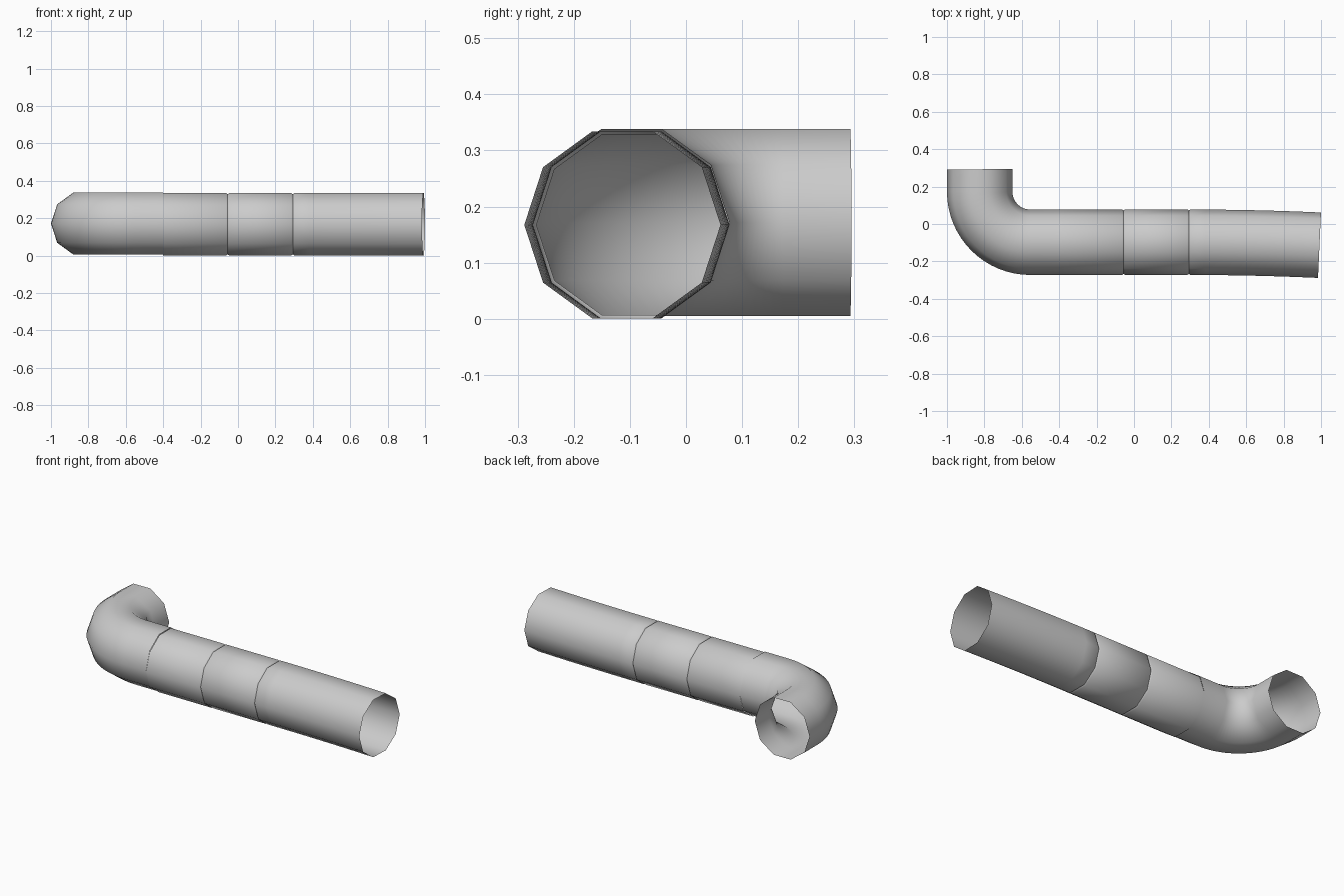
import bpy, bmesh, math
from mathutils import Vector

if "Cube" in bpy.data.objects:
    bpy.data.objects.remove(bpy.data.objects["Cube"])

R, SIDES = 0.175, 10
ZC = R * math.sin(math.radians(72)) + 0.001
YC = -0.0975


def tube(name, stations):
    """Open ten-sided tube; each station is (x, y, z, heading in degrees, radius)."""
    bm = bmesh.new()
    rings = []
    for x, y, z, heading, r in stations:
        h = math.radians(heading)
        side = Vector((-math.sin(h), math.cos(h), 0))
        ring = []
        for i in range(SIDES):
            a = 2 * math.pi * i / SIDES
            ring.append(bm.verts.new(Vector((x, y, z)) + side * (r * math.cos(a))
                                     + Vector((0, 0, r * math.sin(a)))))
        rings.append(ring)
    for a, b in zip(rings, rings[1:]):
        for i in range(SIDES):
            j = (i + 1) % SIDES
            bm.faces.new((a[i], a[j], b[j], b[i]))
    bmesh.ops.recalc_face_normals(bm, faces=bm.faces[:])
    me = bpy.data.meshes.new(name)
    bm.to_mesh(me)
    bm.free()
    ob = bpy.data.objects.new(name, me)
    bpy.context.collection.objects.link(ob)
    bpy.ops.object.select_all(action='DESELECT')
    ob.select_set(True)
    bpy.context.view_layer.objects.active = ob
    bpy.ops.object.shade_smooth_by_angle(angle=math.radians(50))
    return ob


# Elbow: open mouth facing +y, quarter bend, short straight end
BX, BY, BR = -0.555, 0.1725, 0.27
ze = ZC + 0.004
elbow = [(BX - BR, 0.2925, ze, -89.2, R)]
for k in range(17):
    t = math.radians(90 * k / 16)
    elbow.append((BX - BR * math.cos(t), BY - BR * math.sin(t), ze,
                  -90 + math.degrees(t), R))
elbow.append((-0.402, YC, ze, 0, R))
tube("elbow", elbow)

# Two straight sections with rolled-in lips that form the seam grooves
LIP, DIP = 0.007, 0.006


def straight(name, x0, x1, lip_start):
    st = [(x0, YC, ZC, 0, R - (DIP if lip_start else 0))]
    if lip_start:
        st.append((x0 + LIP, YC, ZC, 0, R))
    st += [(x1 - LIP, YC, ZC, 0, R), (x1, YC, ZC, 0, R - DIP)]
    tube(name, st)


straight("straight_section_left", -0.402, -0.055, False)
straight("straight_section_right", -0.055, 0.293, True)

# Long end pipe, very slightly curved toward the front
X0, LENGTH, BEND = 0.293, 0.699, math.radians(2.6)
pipe = [(X0, YC, ZC, 0, R - DIP), (X0 + LIP, YC, ZC, 0, R)]
rad = LENGTH / BEND
for k in range(1, 9):
    t = BEND * k / 8
    pipe.append((X0 + rad * math.sin(t), YC - rad * (1 - math.cos(t)), ZC,
                 -math.degrees(t), R))
tube("long_end_pipe", pipe)
